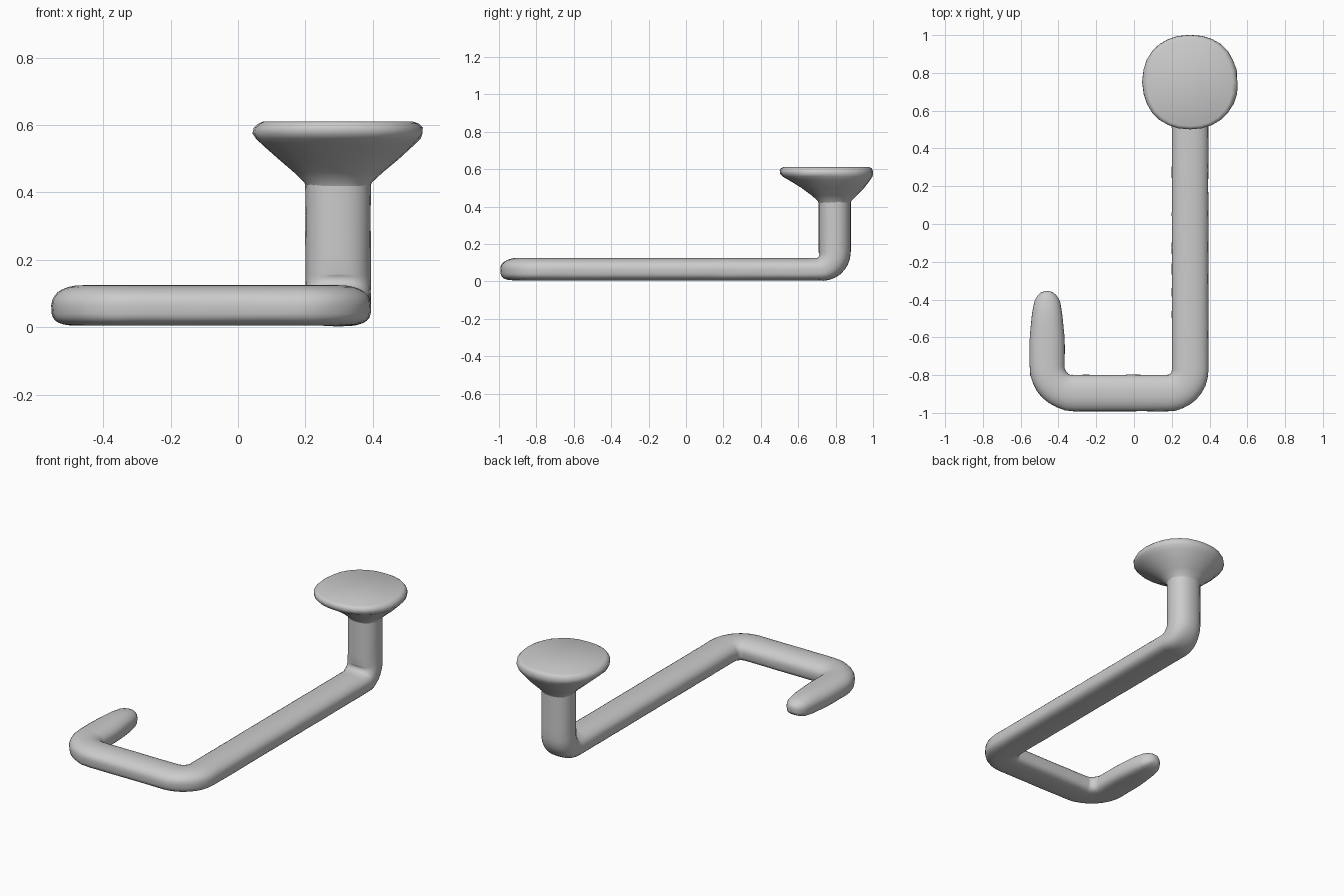
import bpy, bmesh, random
from math import sin, cos, pi
from mathutils import Vector

random.seed(4)
cube = bpy.data.objects.get("Cube")
if cube:
    bpy.data.objects.remove(cube)

grey = bpy.data.materials.new("matte grey")
grey.use_nodes = True
colour = (0.6, 0.6, 0.6, 1)
grey.diffuse_color = colour
grey.node_tree.nodes["Principled BSDF"].inputs["Base Color"].default_value = colour
SIDES = 28


def loft(name, rings):
    """Skin a list of closed rings and cap both ends."""
    bm = bmesh.new()
    loops = [[bm.verts.new(p) for p in ring] for ring in rings]
    for a, b in zip(loops, loops[1:]):
        for i in range(SIDES):
            j = (i + 1) % SIDES
            bm.faces.new((a[i], a[j], b[j], b[i]))
    bm.faces.new(loops[0][::-1])
    bm.faces.new(loops[-1])
    bmesh.ops.recalc_face_normals(bm, faces=bm.faces)
    mesh = bpy.data.meshes.new(name)
    bm.to_mesh(mesh)
    bm.free()
    obj = bpy.data.objects.new(name, mesh)
    bpy.context.collection.objects.link(obj)
    mesh.materials.append(grey)
    bpy.ops.object.select_all(action='DESELECT')
    obj.select_set(True)
    bpy.context.view_layer.objects.active = obj
    bpy.ops.object.shade_smooth_by_angle(angle=0.8)
    return obj


def power(v, e):
    return abs(v) ** (2 / e) * (1 if v >= 0 else -1)


def section(centre, side, up, w, h, flat=0.0):
    """Rounded ring; flat squares off its lower half."""
    ring = []
    for i in range(SIDES):
        a = 2 * pi * i / SIDES
        e = 2.2 + (flat if sin(a) < 0 else 0)
        r = 1 + random.uniform(-0.012, 0.012)
        ring.append(centre + side * power(cos(a), e) * w * r
                    + up * power(sin(a), e) * h)
    return ring


def fillet_path(corners, radii, step=0.06):
    """Points and tangents along right-angled corners with round bends."""
    path = []
    start = corners[0]
    for k in range(1, len(corners)):
        p = corners[k]
        d = (p - corners[k - 1]).normalized()
        r = radii[k] if k < len(corners) - 1 else 0
        end = p - d * r
        n = max(2, round((end - start).length / step))
        path += [(start.lerp(end, i / n), d) for i in range(n)]
        if r:
            out = (corners[k + 1] - p).normalized()
            hub = end + out * r
            for i in range(8):
                a = pi / 2 * i / 8
                path.append((hub - out * r * cos(a) + d * r * sin(a),
                             d * cos(a) + out * sin(a)))
            start = p + out * r
        else:
            path.append((end, d))
    return path


# Bent bar: hooked tip, cross piece, long arm and upright post
MID = 0.065
corners = [Vector(p) for p in ((-0.46, -0.355, MID), (-0.46, -0.895, MID),
                               (0.297, -0.895, MID), (0.297, 0.795, MID),
                               (0.297, 0.795, 0.45))]
path = fillet_path(corners, (0, 0.14, 0.12, 0.092, 0))
# finer rings at the tip make its rounded end
tip, heading = path[0]
path = [(tip + heading * s, heading) for s in (0, 0.006, 0.02, 0.04)] + path[1:]

rings = []
for p, t in path:
    if t.z > 1e-4 or p.z > MID + 1e-4:
        side = Vector((1, 0, 0))
    else:
        side = t.cross(Vector((0, 0, 1)))
    up = side.cross(t)
    rise = t.z
    w, h = 0.097, 0.06 + 0.026 * rise
    if p.x < -0.35:
        s = max(0, -0.355 - p.y)
        taper = min(1, 0.72 + s * 1.1)
        if s < 0.09:
            taper *= (1 - (1 - s / 0.09) ** 2) ** 0.5 * 0.85 + 0.15
        w, h = 0.093 * taper, h * min(1, taper + 0.12)
    rings.append(section(p, side, up, w, h, 1.2 * (1 - rise)))
loft("bent_bar", rings)

# Flared mounting cap: height, centre y, half width, half depth
profile = ((0.41, 0.795, 0.092, 0.083), (0.43, 0.795, 0.1, 0.09),
           (0.46, 0.793, 0.132, 0.122), (0.5, 0.785, 0.18, 0.168),
           (0.54, 0.768, 0.224, 0.216), (0.56, 0.757, 0.245, 0.24),
           (0.575, 0.752, 0.252, 0.249), (0.592, 0.75, 0.248, 0.249),
           (0.604, 0.75, 0.237, 0.243), (0.61, 0.75, 0.225, 0.232))
X, Y = Vector((1, 0, 0)), Vector((0, 1, 0))
loft("mounting_cap", [section(Vector((0.297, cy, z)), X, Y, w, d)
                      for z, cy, w, d in profile])
